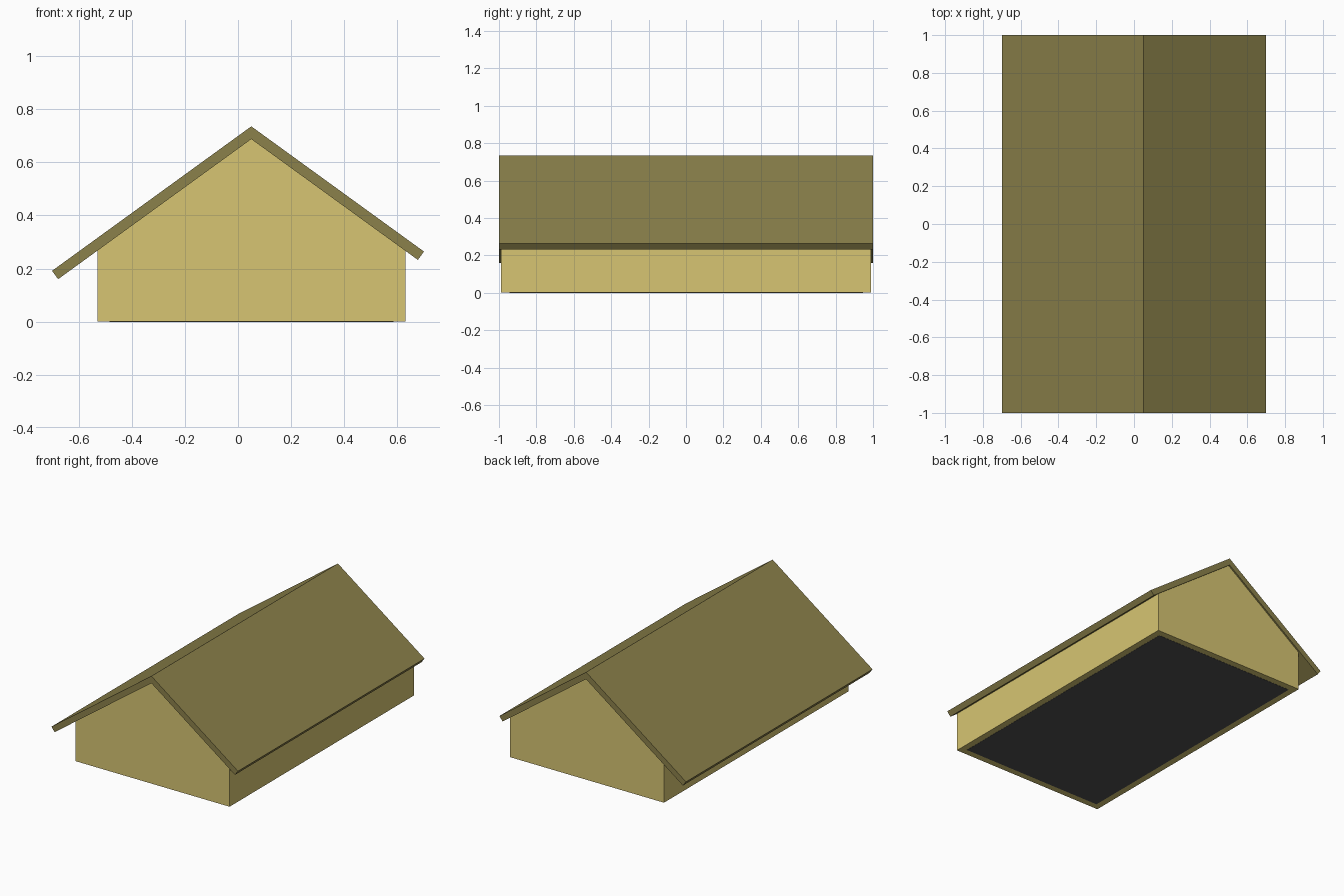
import bpy, bmesh

if "Cube" in bpy.data.objects:
    bpy.data.objects.remove(bpy.data.objects["Cube"])

RIDGE_X, SLOPE = 0.05, 0.725
TOP, UNDER = 0.735, 0.687          # ridge heights of roof top and underside
WALL_L, WALL_R, WALL_Y = -0.528, 0.63, 0.99


def material(name, color):
    m = bpy.data.materials.new(name)
    m.diffuse_color = (*color, 1)
    m.use_nodes = True
    m.node_tree.nodes["Principled BSDF"].inputs["Base Color"].default_value = m.diffuse_color
    return m


def slope_z(x, ridge):
    return ridge - SLOPE * abs(x - RIDGE_X)


def extrude_profile(name, profile, half_depth, mat):
    """Extrude an x-z outline along y."""
    bm = bmesh.new()
    face = bm.faces.new([bm.verts.new((x, -half_depth, z)) for x, z in profile])
    ext = bmesh.ops.extrude_face_region(bm, geom=[face])
    verts = [v for v in ext["geom"] if isinstance(v, bmesh.types.BMVert)]
    bmesh.ops.translate(bm, verts=verts, vec=(0, 2 * half_depth, 0))
    bmesh.ops.recalc_face_normals(bm, faces=bm.faces)
    me = bpy.data.meshes.new(name)
    bm.to_mesh(me)
    bm.free()
    me.materials.append(mat)
    ob = bpy.data.objects.new(name, me)
    bpy.context.collection.objects.link(ob)
    return ob


wall_mat = material("wall_yellow", (0.68, 0.56, 0.17))
roof_mat = material("roof_olive", (0.26, 0.22, 0.07))
floor_mat = material("floor_dark", (0.08, 0.08, 0.08))

# Gabled wall block
extrude_profile("walls", [
    (WALL_L, 0), (WALL_R, 0), (WALL_R, slope_z(WALL_R, UNDER)),
    (RIDGE_X, UNDER), (WALL_L, slope_z(WALL_L, UNDER))], WALL_Y, wall_mat)

# Roof: two sloping slabs meeting at the off-centre ridge, square-cut eaves
extrude_profile("roof", [
    (-0.70, slope_z(-0.70, TOP)), (-0.677, slope_z(-0.677, UNDER)),
    (RIDGE_X, UNDER), (0.677, slope_z(0.677, UNDER)),
    (0.70, slope_z(0.70, TOP)), (RIDGE_X, TOP)], 1.0, roof_mat)

# Dark floor panel, inset from the wall bottoms
INSET = 0.045
extrude_profile("floor_panel", [
    (WALL_L + INSET, -0.001), (WALL_R - INSET, -0.001),
    (WALL_R - INSET, 0.02), (WALL_L + INSET, 0.02)], WALL_Y - INSET, floor_mat)
